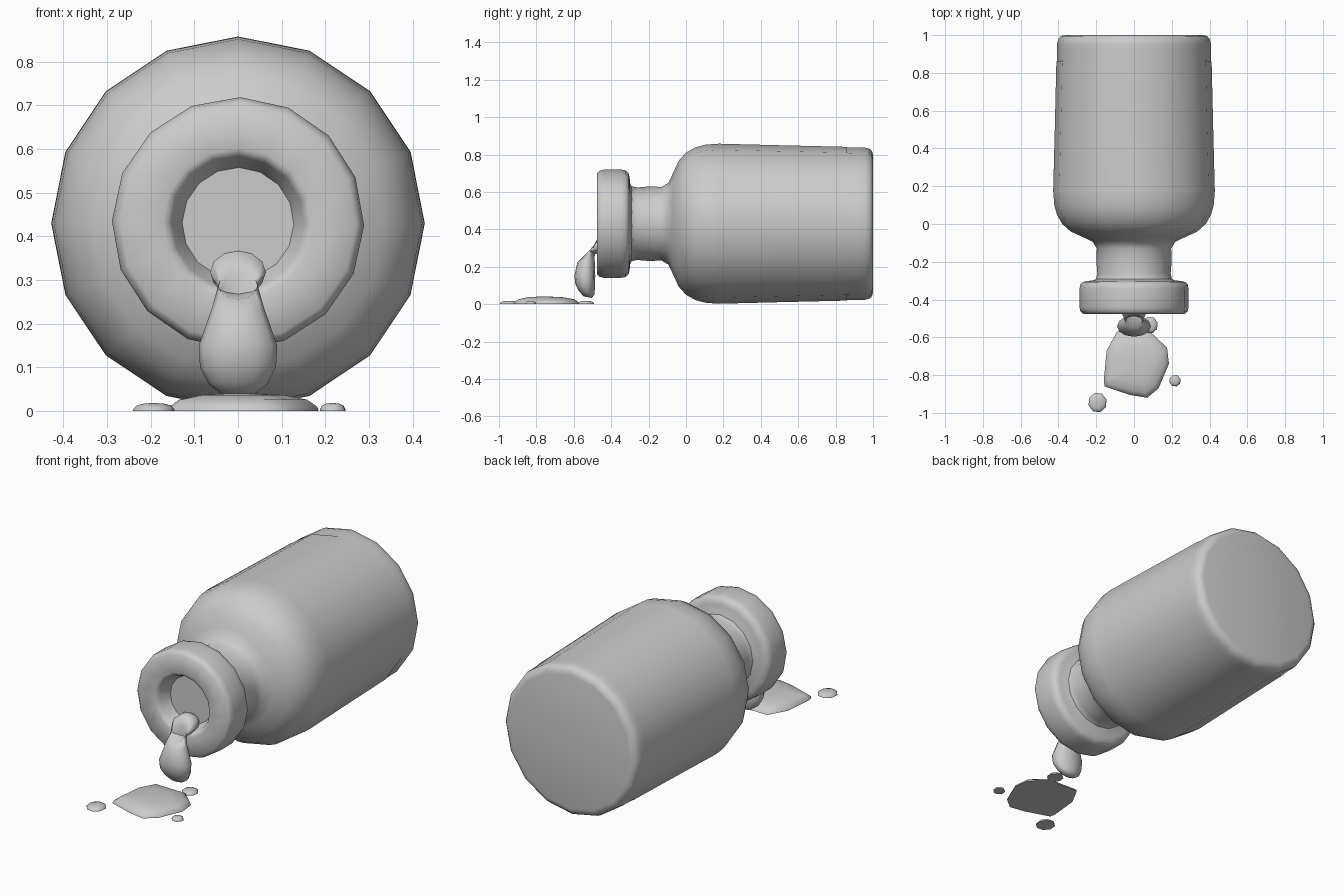
import bpy, bmesh, math

if "Cube" in bpy.data.objects:
    bpy.data.objects.remove(bpy.data.objects["Cube"])

AXIS_Z = 0.43


def finish(bm, name, angle=45):
    bmesh.ops.recalc_face_normals(bm, faces=bm.faces)
    me = bpy.data.meshes.new(name)
    bm.to_mesh(me)
    bm.free()
    ob = bpy.data.objects.new(name, me)
    bpy.context.collection.objects.link(ob)
    bpy.ops.object.select_all(action='DESELECT')
    ob.select_set(True)
    bpy.context.view_layer.objects.active = ob
    bpy.ops.object.shade_smooth_by_angle(angle=math.radians(angle))
    return ob


def loft(name, rings, cap_start=True, cap_end=True, angle=45):
    bm = bmesh.new()
    loops = [[bm.verts.new(p) for p in ring] for ring in rings]
    n = len(loops[0])
    for a, b in zip(loops, loops[1:]):
        for i in range(n):
            j = (i + 1) % n
            bm.faces.new((a[i], a[j], b[j], b[i]))
    if cap_start:
        bm.faces.new(loops[0])
    if cap_end:
        bm.faces.new(loops[-1])
    return finish(bm, name, angle)


def lathe(name, profile, twist=0.0, sides=16, caps=True):
    # profile: (radius, y) pairs spun round the lying bottle axis
    rings = [[(r * math.sin(math.tau * i / sides + twist), y,
               AXIS_Z + r * math.cos(math.tau * i / sides + twist))
              for i in range(sides)] for r, y in profile]
    return loft(name, rings, caps, caps)


# bottle body: base, wall, shoulder and neck
lathe("bottle_body", [
    (0.365, 1.0), (0.387, 0.995), (0.401, 0.98), (0.407, 0.955), (0.407, 0.92),
    (0.418, 0.5), (0.427, 0.16), (0.422, 0.10), (0.408, 0.05), (0.38, 0.0),
    (0.335, -0.04), (0.265, -0.072), (0.218, -0.095), (0.197, -0.13),
    (0.199, -0.20), (0.194, -0.26), (0.20, -0.29), (0.22, -0.32)])

# wrapped label just proud of the wall
lathe("label", [(0.411, 0.86), (0.4195, 0.5), (0.428, 0.17)], caps=False)

# lip with a recessed mouth, closed by the liquid surface
lathe("bottle_lip", [
    (0.19, -0.285), (0.215, -0.298), (0.25, -0.302), (0.272, -0.308),
    (0.285, -0.322), (0.289, -0.345), (0.289, -0.44), (0.284, -0.462),
    (0.27, -0.476), (0.172, -0.477), (0.160, -0.472), (0.152, -0.46),
    (0.128, -0.40)], twist=math.radians(1))

# drip: elliptical sections (y, z, half width, half depth, tilt in degrees)
drip = [(-0.385, 0.325, 0.035, 0.025, 90), (-0.42, 0.322, 0.06, 0.046, 90),
        (-0.475, 0.318, 0.064, 0.05, 80), (-0.515, 0.288, 0.045, 0.045, 45),
        (-0.535, 0.235, 0.06, 0.048, 15), (-0.541, 0.15, 0.09, 0.056, 0),
        (-0.539, 0.10, 0.087, 0.052, -5), (-0.53, 0.06, 0.066, 0.042, -10),
        (-0.524, 0.037, 0.035, 0.022, -10)]
loft("liquid_drip", [
    [(w * math.cos(a), y + d * math.sin(a) * math.cos(math.radians(t)),
      z + d * math.sin(a) * math.sin(math.radians(t)))
     for a in (math.tau * i / 12 for i in range(12))]
    for y, z, w, d, t in drip], angle=70)


def puddle(name, outline, height):
    # flat-bottomed low dome over an outline
    cx = sum(p[0] for p in outline) / len(outline)
    cy = sum(p[1] for p in outline) / len(outline)
    steps = [(1.0, 0.0), (0.98, 0.25), (0.85, 0.65), (0.55, 0.92), (0.2, 1.0)]
    loft(name, [[(cx + (x - cx) * s, cy + (y - cy) * s, h * height)
                 for x, y in outline] for s, h in steps], angle=70)


# main puddle and stray drops
puddle("puddle", [(-0.09, -0.57), (0.09, -0.575), (0.175, -0.655), (0.185, -0.74),
                  (0.13, -0.87), (0.07, -0.92), (-0.02, -0.905), (-0.155, -0.86),
                  (-0.16, -0.83), (-0.145, -0.67)], 0.04)
for k, (x, y, rx, ry) in enumerate([(-0.193, -0.945, 0.05, 0.053),
                                    (0.217, -0.83, 0.031, 0.031),
                                    (0.085, -0.535, 0.042, 0.045)]):
    puddle(f"drop_{k + 1}", [(x + rx * math.cos(math.tau * i / 8 + 0.3),
                              y + ry * math.sin(math.tau * i / 8 + 0.3))
                             for i in range(8)], 0.018)
